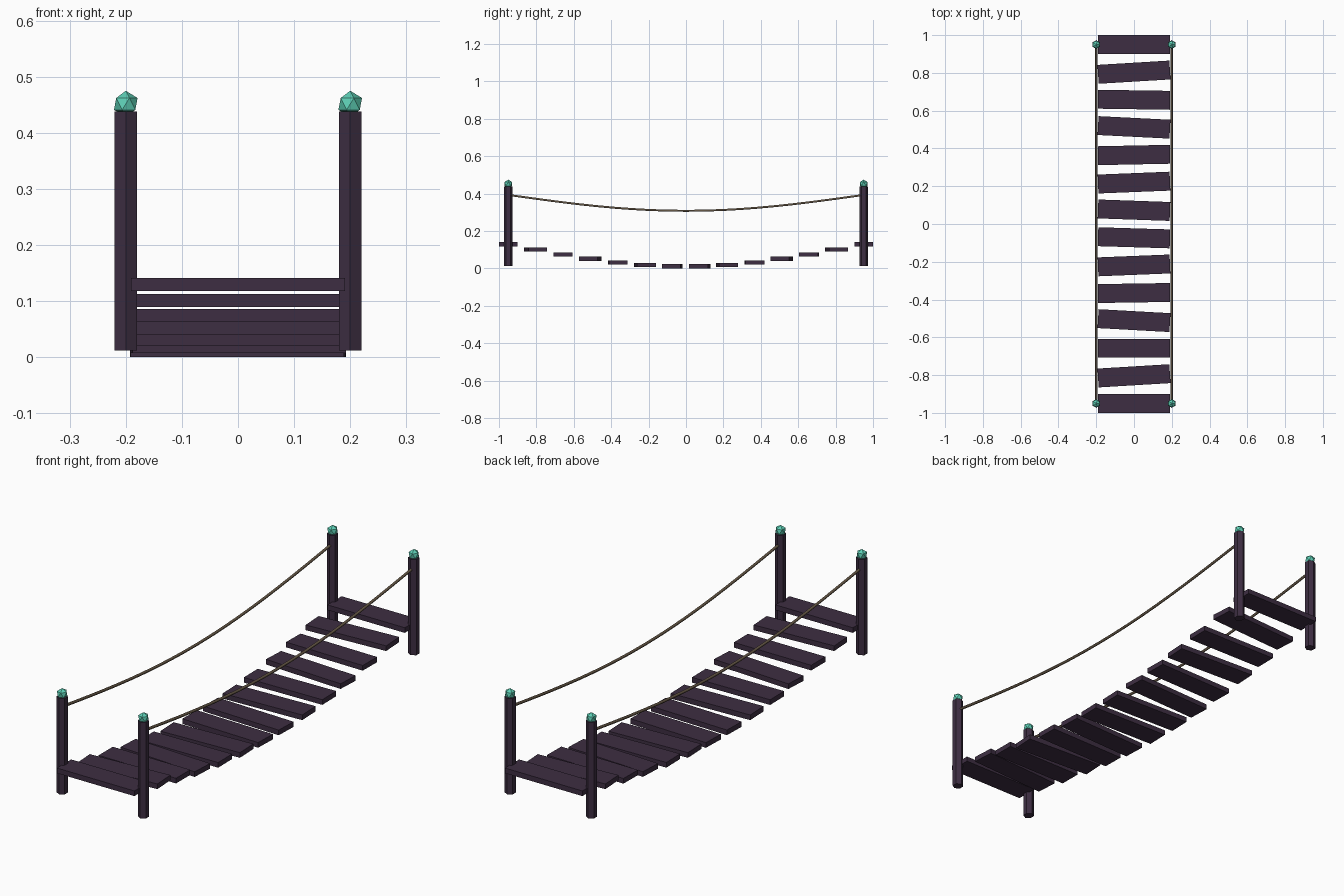
import bpy
import math

cube = bpy.data.objects.get("Cube")
if cube:
    bpy.data.objects.remove(cube, do_unlink=True)


def material(name, rgb):
    mat = bpy.data.materials.new(name)
    mat.use_nodes = True
    mat.diffuse_color = (*rgb, 1)
    mat.node_tree.nodes["Principled BSDF"].inputs["Base Color"].default_value = (*rgb, 1)
    return mat


wood = material("dark purple wood", (0.047, 0.027, 0.054))
hemp = material("rope brown", (0.13, 0.095, 0.06))
crystal = material("teal crystal", (0.11, 0.62, 0.46))

END_Y = 0.95      # distance of the posts and end planks from the middle
POST_X = 0.2


def finish(name, mat):
    obj = bpy.context.object
    obj.name = name
    obj.data.materials.append(mat)
    return obj


def sag(y, end_z, depth):
    """Height of a hanging line that reaches end_z at both posts."""
    return end_z - depth * math.cos(math.pi * y / (2 * END_Y))


# Walkway planks, each slightly askew
twists = [0, .06, 0, -.055, .015, .04, -.03, -.035, .04, .02, -.05, -.015, .06, 0]
for i, twist in enumerate(twists):
    y = -END_Y + 2 * END_Y * i / (len(twists) - 1)
    bpy.ops.mesh.primitive_cube_add(size=1, location=(0, y, sag(y, 0.13, 0.119)),
                                    rotation=(0, 0, twist))
    plank = finish(f"plank_{i + 1}", wood)
    plank.scale = (0.381, 0.1, 0.023)

# Six-sided posts with crystal caps
for side, x in (("left", POST_X), ("right", -POST_X)):
    for end, y in (("front", -END_Y), ("back", END_Y)):
        bpy.ops.mesh.primitive_cylinder_add(vertices=6, radius=0.023, depth=0.426,
                                            location=(x, y, 0.225))
        finish(f"{end}_{side}_post", wood)
        bpy.ops.mesh.primitive_ico_sphere_add(subdivisions=1, radius=0.0235,
                                              location=(x, y, 0.4515))
        finish(f"{end}_{side}_crystal", crystal)

    # Sagging hand rope between the two posts
    curve = bpy.data.curves.new(f"{side}_rope", "CURVE")
    curve.dimensions = "3D"
    curve.bevel_depth = 0.006
    curve.bevel_resolution = 1
    curve.use_fill_caps = True
    steps = 20
    spline = curve.splines.new("POLY")
    spline.points.add(steps)
    for i, point in enumerate(spline.points):
        y = -END_Y + 2 * END_Y * i / steps
        point.co = (x, y, sag(y, 0.393, 0.085), 1)
    curve.materials.append(hemp)
    rope = bpy.data.objects.new(f"{side}_rope", curve)
    bpy.context.collection.objects.link(rope)
